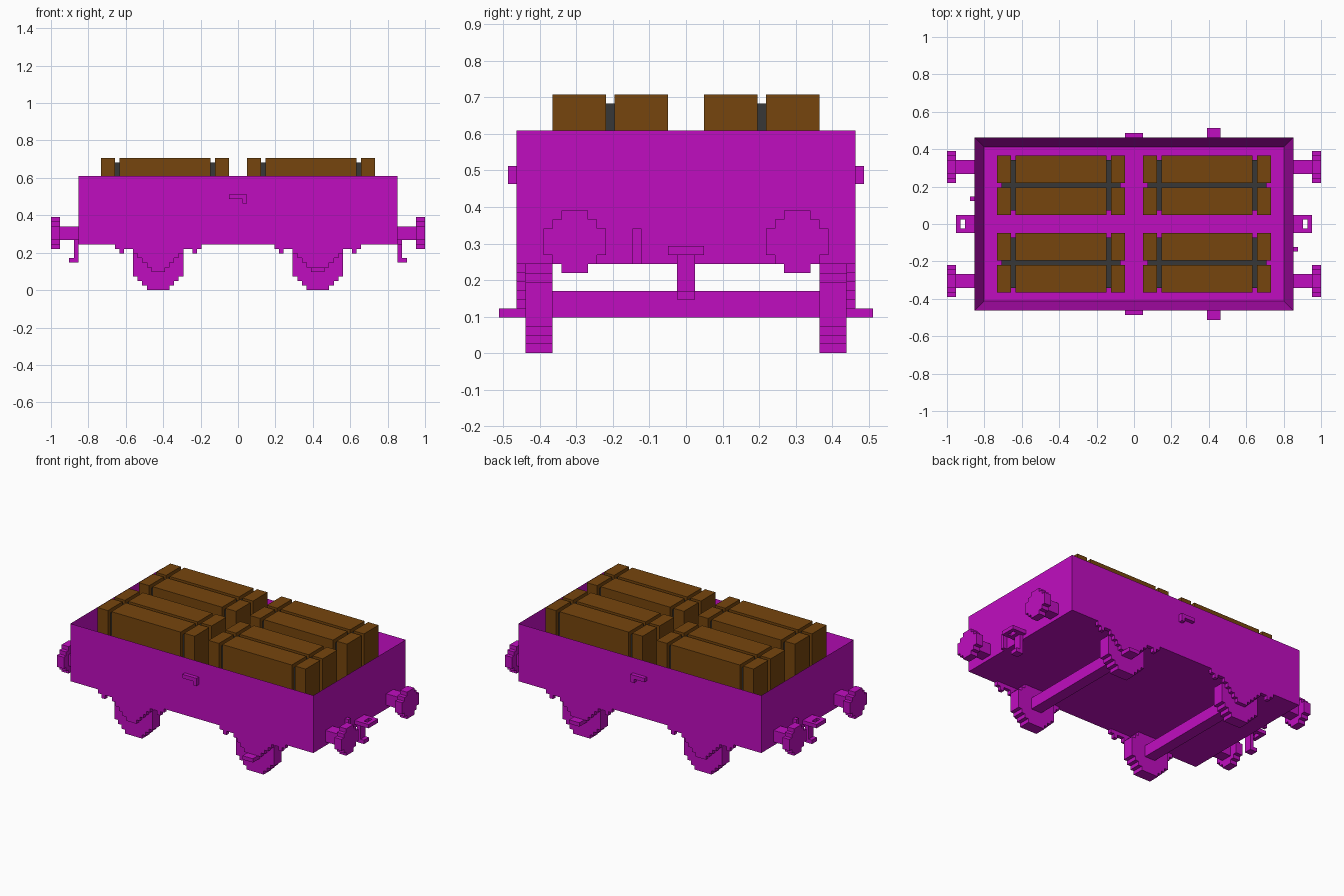
import bpy
import bmesh
from mathutils import Vector

U = 2 / 82  # one block of the grid the wagon is made from

if "Cube" in bpy.data.objects:
    bpy.data.objects.remove(bpy.data.objects["Cube"], do_unlink=True)


def make_material(name, rgb):
    mat = bpy.data.materials.new(name)
    mat.use_nodes = True
    mat.diffuse_color = (*rgb, 1)
    mat.node_tree.nodes["Principled BSDF"].inputs["Base Color"].default_value = (*rgb, 1)
    return mat


magenta = make_material("magenta paint", (0.53, 0.004, 0.53))
brown = make_material("brown wood", (0.18, 0.06, 0.004))
grey = make_material("dark grey strap", (0.038, 0.038, 0.038))


def finish(name, bm, mat):
    bmesh.ops.recalc_face_normals(bm, faces=bm.faces)
    bmesh.ops.scale(bm, vec=(U, U, U), verts=bm.verts)
    mesh = bpy.data.meshes.new(name)
    bm.to_mesh(mesh)
    bm.free()
    mesh.materials.append(mat)
    obj = bpy.data.objects.new(name, mesh)
    bpy.context.collection.objects.link(obj)
    return obj


def add_box(bm, xs, ys, zs):
    """Box between two limits on each axis, in blocks."""
    verts = bmesh.ops.create_cube(bm, size=1)["verts"]
    for v in verts:
        v.co = [(lim[0] + lim[1]) / 2 + c * abs(lim[1] - lim[0])
                for c, lim in zip(v.co, (xs, ys, zs))]
    return verts


def boxes(name, mat, *limits):
    bm = bmesh.new()
    for lim in limits:
        add_box(bm, *lim)
    return finish(name, bm, mat)


def stepped_plate(name, rows, base, centre, axis, start, end):
    """Extrude an outline of stacked one-block rows given by half widths."""
    right = []
    for i, half in enumerate(rows):
        right += [(half, base + i), (half, base + i + 1)]
    outline = right + [(-w, z) for w, z in reversed(right)]
    bm = bmesh.new()
    verts = [bm.verts.new((centre + w, start, z) if axis == "y" else (start, centre + w, z))
             for w, z in outline]
    face = bm.faces.new(verts)
    out = bmesh.ops.extrude_face_region(bm, geom=[face])["geom"]
    shift = Vector((0, end - start, 0)) if axis == "y" else Vector((end - start, 0, 0))
    bmesh.ops.translate(bm, vec=shift, verts=[g for g in out if isinstance(g, bmesh.types.BMVert)])
    bmesh.ops.dissolve_degenerate(bm, dist=1e-5, edges=bm.edges)
    return finish(name, bm, magenta)


# Open wagon body: a box with its top inset and sunk to the floor
bm = bmesh.new()
add_box(bm, (-35, 35), (-19, 19), (10, 25))
bm.normal_update()
top = [f for f in bm.faces if f.normal.z > 0.9]
bmesh.ops.inset_region(bm, faces=top, thickness=3)
bmesh.ops.translate(bm, vec=(0, 0, -13), verts=top[0].verts)
finish("wagon_body", bm, magenta)

# Wheel sets with springs, guards and axle boxes
wheel_half = [2.5, 3.5, 4.5] + [5.5] * 5 + [4.5, 3.5, 2.5]
guard_half = [2.5, 3.5, 4.5, 5.5, 9.5]
for end, cx in (("left", 17.5), ("right", -17.5)):
    boxes(f"{end}_axle", magenta, ((cx - 1.5, cx + 1.5), (-15, 15), (4, 7)))
    for side, s in (("front", -1), ("back", 1)):
        tag = f"{end}_{side}"
        stepped_plate(f"{tag}_wheel", wheel_half, 0, cx, "y", 15 * s, 18 * s)
        stepped_plate(f"{tag}_axle_guard", guard_half, 5, cx, "y", 18 * s, 19 * s)
        boxes(f"{tag}_spring_hangers", magenta,
              *[((cx + d - 0.5, cx + d + 0.5), (18 * s, 19 * s), (8, 9)) for d in (-8, 8)])
        reach = 21 if end == "left" else 19
        boxes(f"{tag}_axle_box", magenta,
              ((cx - 1.5, cx + 1.5), (18 * s, reach * s), (4, 5)))

# Buffers, couplings and lamp irons on both ends
disc_half = [1.5, 2.5, 3.5, 3.5, 3.5, 2.5, 1.5]
for end, e in (("left", 1), ("right", -1)):
    for side, cy in (("front", -12.5), ("back", 12.5)):
        boxes(f"{end}_{side}_buffer_shaft", magenta,
              ((35 * e, 39 * e), (cy - 1.5, cy + 1.5), (11, 14)))
        stepped_plate(f"{end}_{side}_buffer_disc", disc_half, 9, cy, "x", 39 * e, 41 * e)
    boxes(f"{end}_coupling_ring", magenta,
          ((35 * e, 37 * e), (-2, 2), (11, 12)),
          ((38 * e, 39 * e), (-2, 2), (11, 12)),
          ((37 * e, 38 * e), (-2, -1), (11, 12)),
          ((37 * e, 38 * e), (1, 2), (11, 12)))
    boxes(f"{end}_coupling_chain", magenta,
          ((35 * e, 36 * e), (-1, 1), (6, 11)),
          ((36 * e, 37 * e), (-1, 1), (6, 7)))
    boxes(f"{end}_lamp_iron", magenta, ((35 * e, 36 * e), (-6 * e, -5 * e), (10, 14)))

# Side latches
for side, s in (("front", -1), ("back", 1)):
    boxes(f"{side}_latch", magenta,
          ((-2, 2), (19 * s, 20 * s), (20, 21)),
          ((1, 2), (19 * s, 20 * s), (19, 20)))

# Crates: brown blocks around a grey core that shows as sunken straps
for end, e in (("left", 1), ("right", -1)):
    for side, s in (("front", -1), ("back", 1)):
        boxes(f"{end}_{side}_crate", brown,
              *[((a * e, b * e), (c * s, d * s), (12, 29))
                for a, b in ((2, 5), (6, 26), (27, 30))
                for c, d in ((2, 8), (9, 15))])
        boxes(f"{end}_{side}_crate_straps", grey,
              ((3 * e, 29 * e), (3 * s, 14 * s), (12, 28)))
